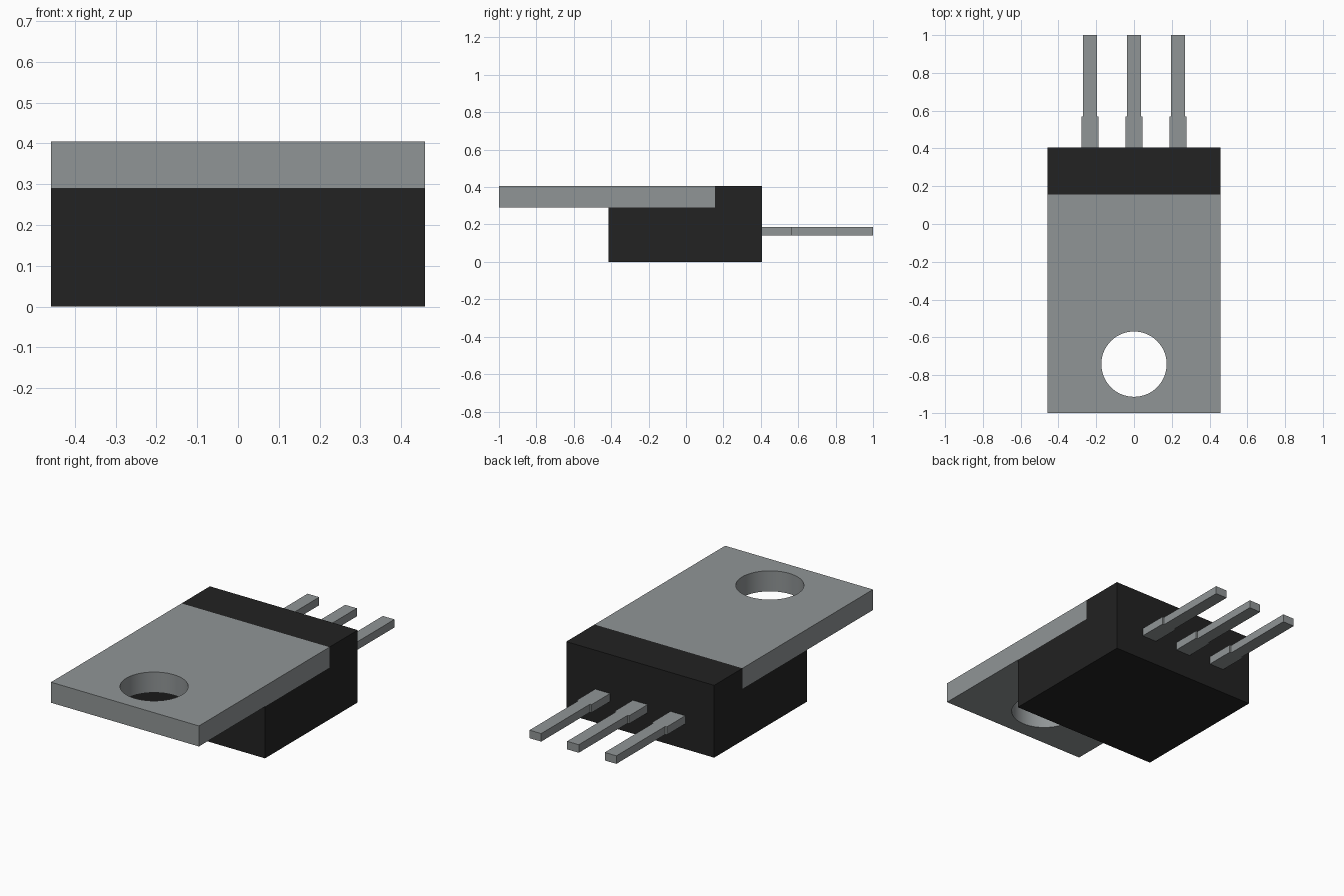
import bpy
import bmesh
import math
from mathutils import Vector

cube = bpy.data.objects.get("Cube")
if cube:
    bpy.data.objects.remove(cube, do_unlink=True)


def make_material(name, color, metallic=0.0):
    mat = bpy.data.materials.new(name)
    mat.use_nodes = True
    mat.diffuse_color = color
    bsdf = next(n for n in mat.node_tree.nodes if n.type == 'BSDF_PRINCIPLED')
    bsdf.inputs["Base Color"].default_value = color
    bsdf.inputs["Metallic"].default_value = metallic
    return mat


METAL = make_material("grey metal", (0.28, 0.30, 0.305, 1))
PLASTIC = make_material("black plastic", (0.016, 0.016, 0.016, 1))


def extrude_outline(name, loops, to_3d, depth, mat):
    """Fill an outline (extra loops are holes) and extrude it by depth."""
    bm = bmesh.new()
    edges = []
    for loop in loops:
        verts = [bm.verts.new(to_3d(a, b)) for a, b in loop]
        edges += [bm.edges.new((v, verts[i - 1])) for i, v in enumerate(verts)]
    if len(loops) == 1:
        bm.faces.new(verts)
    else:
        bmesh.ops.triangle_fill(bm, edges=edges, use_beauty=True)
    result = bmesh.ops.extrude_face_region(bm, geom=bm.faces[:], use_keep_orig=True)
    moved = [g for g in result["geom"] if isinstance(g, bmesh.types.BMVert)]
    bmesh.ops.translate(bm, verts=moved, vec=Vector(depth))
    bmesh.ops.recalc_face_normals(bm, faces=bm.faces[:])
    mesh = bpy.data.meshes.new(name)
    bm.to_mesh(mesh)
    bm.free()
    mesh.materials.append(mat)
    obj = bpy.data.objects.new(name, mesh)
    bpy.context.collection.objects.link(obj)
    return obj


HALF_W = 0.458
TOP, STEP = 0.405, 0.29            # top of the part, underside of the tab
FRONT, LEDGE, BACK = -0.415, 0.155, 0.405

# Moulded body: L-shaped side profile swept across the width
body_profile = [(FRONT, 0), (BACK, 0), (BACK, TOP),
                (LEDGE, TOP), (LEDGE, STEP), (FRONT, STEP)]
extrude_outline("body", [body_profile],
                lambda y, z: (-HALF_W, y, z), (2 * HALF_W, 0, 0), PLASTIC)

# Metal mounting tab with a round through hole
plate = [(-HALF_W, -1), (HALF_W, -1), (HALF_W, LEDGE), (-HALF_W, LEDGE)]
hole = [(0.173 * math.cos(math.tau * i / 64), -0.742 + 0.173 * math.sin(math.tau * i / 64))
        for i in range(64)]
tab = extrude_outline("mounting_tab", [plate, hole],
                      lambda x, y: (x, y, STEP), (0, 0, TOP - STEP), METAL)
bpy.ops.object.select_all(action='DESELECT')
tab.select_set(True)
bpy.context.view_layer.objects.active = tab
bpy.ops.object.shade_smooth_by_angle(angle=math.radians(30))

# Three leads, each with a wide root and a narrow end
half = [(0.046, BACK), (0.046, 0.568), (0.036, 0.568), (0.036, 1.0)]
lead_outline = half + [(-x, y) for x, y in reversed(half)]
for name, cx in (("right_lead", -0.233), ("middle_lead", 0), ("left_lead", 0.233)):
    extrude_outline(name, [lead_outline],
                    lambda x, y: (x + cx, y, 0.142), (0, 0, 0.045), METAL)
